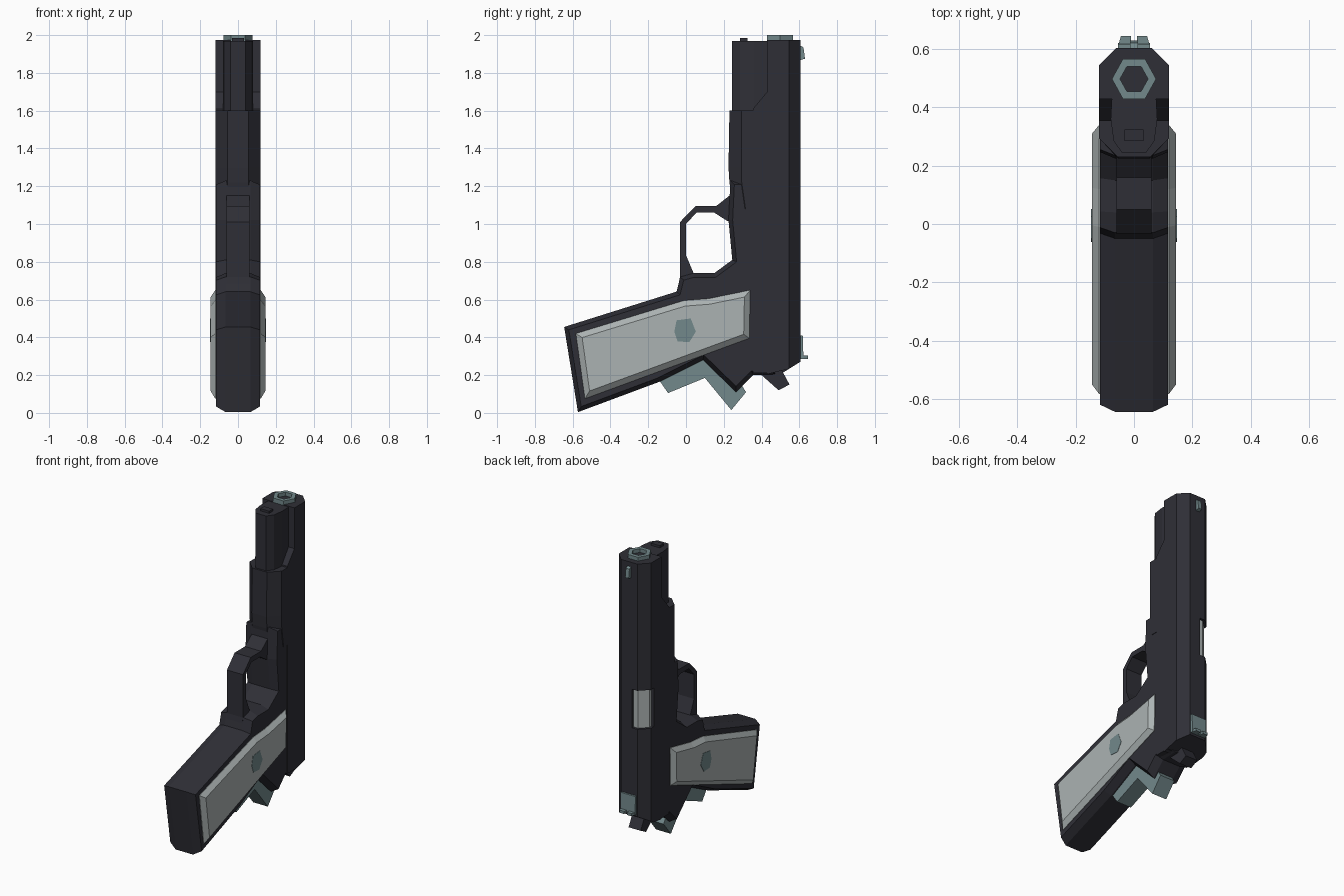
import bpy, bmesh, math
from mathutils import Vector

if "Cube" in bpy.data.objects:
    bpy.data.objects.remove(bpy.data.objects["Cube"])


def material(name, rgb):
    m = bpy.data.materials.new(name)
    m.diffuse_color = (*rgb, 1)
    m.use_nodes = True
    m.node_tree.nodes["Principled BSDF"].inputs["Base Color"].default_value = m.diffuse_color
    return m


DARK = material("dark steel", (0.028, 0.028, 0.037))
TEAL = material("blue grey metal", (0.17, 0.25, 0.26))
PALE = material("pale grey", (0.41, 0.45, 0.45))


def loft(name, rings, *mats, close=False):
    """Skin a list of equal-length point rings, capping the ends (or joining them)."""
    bm = bmesh.new()
    vs = [[bm.verts.new(p) for p in r] for r in rings]
    n = len(vs[0])
    pairs = list(zip(vs, vs[1:])) + ([(vs[-1], vs[0])] if close else [])
    for a, b in pairs:
        for i in range(n):
            j = (i + 1) % n
            bm.faces.new((a[i], a[j], b[j], b[i]))
    if not close:
        bm.faces.new(vs[0])
        bm.faces.new(vs[-1])
    bmesh.ops.remove_doubles(bm, verts=bm.verts, dist=1e-5)
    bmesh.ops.recalc_face_normals(bm, faces=bm.faces)
    me = bpy.data.meshes.new(name)
    bm.to_mesh(me)
    bm.free()
    for m in mats:
        me.materials.append(m)
    ob = bpy.data.objects.new(name, me)
    bpy.context.collection.objects.link(ob)
    return ob


def inset(poly, d):
    """Offset a polygon inward by d with mitred corners."""
    n = len(poly)
    area = sum(poly[i - 1][0] * poly[i][1] - poly[i][0] * poly[i - 1][1] for i in range(n))
    s = 1 if area > 0 else -1
    out = []
    for i in range(n):
        p = Vector(poly[i])
        e1 = (p - Vector(poly[i - 1])).normalized()
        e2 = (Vector(poly[(i + 1) % n]) - p).normalized()
        n1, n2 = Vector((-e1.y, e1.x)) * s, Vector((-e2.y, e2.x)) * s
        out.append(p + (n1 + n2) * (d / (1 + n1.dot(n2))))
    return out


def at_x(poly, x):
    return [(x, p[0], p[1]) for p in poly]


def plate(name, poly, hw, mat, chamfer=0, flat=None):
    """Side (y, z) profile extruded across x, with optional chamfered sides."""
    if not chamfer:
        return loft(name, [at_x(poly, -hw), at_x(poly, hw)], mat)
    small = inset(poly, chamfer)
    return loft(name, [at_x(small, -hw), at_x(poly, -flat), at_x(poly, flat), at_x(small, hw)], mat)


def column(name, half, z0, z1, mat):
    """Half cross-section (x, y) mirrored in x and extruded upward."""
    sec = half + [(-x, y) for x, y in reversed(half)]
    return loft(name, [[(x, y, z) for x, y in sec] for z in (z0, z1)], mat)


# Slide, with the ejection port sunk into its left top corner
full = [(.12, .43), (.12, .545), (.06, .605), (-.02, .605), (-.02, .605),
        (-.06, .605), (-.12, .545), (-.12, .515), (-.12, .515), (-.12, .43)]
port = full[:4] + [(-.02, .588), (-.055, .588), (-.104, .54), (-.104, .515)] + full[8:]
rings = [[(x, y, .205 + max(0, y - .5) * .62) for x, y in full]]
for sec, z in ((full, .86), (port, .86), (port, 1.12), (full, 1.12), (full, 1.975)):
    rings.append([(x, y, z) for x, y in sec])
slide = loft("slide", rings, DARK, PALE)
for f in slide.data.polygons:
    c = f.center
    if .9 < c.z < 1.1 and c.x < -.02 and .516 < c.y < .6 and abs(f.normal.z) < .1:
        f.material_index = 1

# Lower slide, recoil spring housing and its plug
plate("lower_slide", [(.46, .21), (.46, 1.7), (.43, 1.7), (.355, 1.61), (.355, .21)], .12, DARK)
column("spring_housing", [(.075, .45), (.08, .36), (.07, .285), (.04, .243)], 1.55, 1.97, DARK)
column("spring_plug", [(.033, .325), (.033, .285)], 1.9, 1.985, DARK)

# Dust cover with slanted lower corners
cover = [(.12, .45), (.12, .295), (.055, .23)]
cover = cover + [(-x, y) for x, y in reversed(cover)]
loft("dust_cover", [[(x, y + (.02 if z < 1.2 and y < .4 else -.005 if z == 1.3 and y < .25 else 0), z)
                     for x, y in cover] for z in (1.08, 1.22, 1.3, 1.6)], DARK)

# Frame and grip in one chamfered piece
plate("frame_and_grip", [
    (-.645, .455), (-.05, .642), (-.03, .72), (.04, .74), (.15, .74), (.245, .81),
    (.225, 1.02), (.235, 1.23), (.47, 1.23), (.47, .205), (.355, .2), (.265, .11),
    (.09, .28), (-.14, .165), (-.572, .004)], .117, DARK, .022, .065)

# Trigger guard
plate("trigger_guard", [
    (.25, 1.17), (.23, 1.15), (.16, 1.095), (.05, 1.095), (-.032, 1.01), (-.032, .72), (-.05, .63),
    (.04, .7), (.04, .74), (0, .835), (0, 1.0), (.055, 1.06), (.15, 1.06), (.22, 1.015), (.25, 1.02)],
    .06, DARK)

# Grip panels and their round buttons, one per side
panel = [(-.583, .42), (-.01, .595), (.12, .605), (.34, .65), (.335, .395), (.09, .305), (-.535, .075)]
button = [(-.05, .49), (.025, .5), (.052, .43), (.018, .375), (-.045, .378), (-.062, .43)]
for side, s in (("right", 1), ("left", -1)):
    loft(side + "_grip_panel", [at_x(panel, s * .1), at_x(panel, s * .12),
                                at_x(inset(panel, .03), s * .145)], PALE)
    loft(side + "_grip_button", [at_x(button, s * .14), at_x(button, s * .147)], TEAL)

# Grip safety and hammer at the back
plate("grip_safety", [(-.14, .17), (-.095, .105), (.1, .185), (.24, .015), (.318, .11),
                      (.26, .2), (.08, .3)], .055, TEAL)
plate("hammer", [(.4, .2), (.49, .12), (.548, .15), (.505, .23), (.42, .26)], .045, DARK)

# Front and rear sights
plate("front_sight", [(.595, 1.95), (.622, 1.935), (.63, 1.875), (.595, 1.865)], .013, TEAL)
plate("rear_sight_base", [(.595, .41), (.618, .41), (.622, .285), (.595, .285)], .055, TEAL)
for side, s in (("right", 1), ("left", -1)):
    loft(side + "_rear_sight_post", [
        [(s * a, .61, z), (s * b, .61, z), (s * c, .645, z), (s * a, .645, z)]
        for a, b, c, z in ((.01, .055, .045, .285), (.01, .055, .045, .303))], TEAL)


# Six-sided muzzle ring
def hexagon(r, z):
    return [(r * math.cos(i * math.pi / 3), .498 + r * 1.04 * math.sin(i * math.pi / 3), z) for i in range(6)]


loft("muzzle_ring", [hexagon(.076, 1.95), hexagon(.076, 2.0), hexagon(.048, 2.0), hexagon(.048, 1.95)],
     TEAL, close=True)
